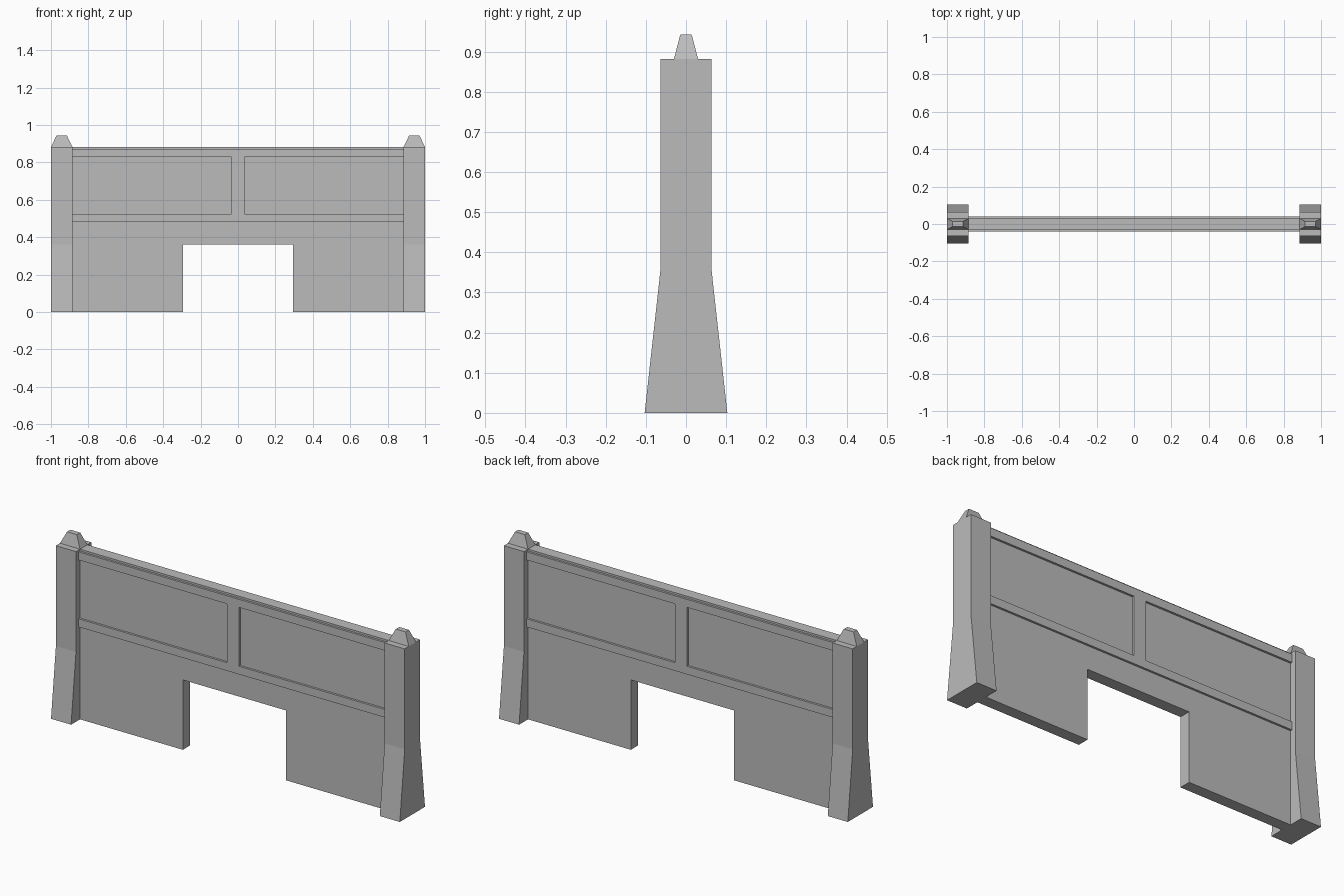
import bpy
import bmesh

if "Cube" in bpy.data.objects:
    bpy.data.objects.remove(bpy.data.objects["Cube"])

# darker stone grey shared by every part
stone = bpy.data.materials.new("stone_grey")
stone.diffuse_color = (0.5, 0.5, 0.5, 1)
stone.use_nodes = True
stone.node_tree.nodes["Principled BSDF"].inputs["Base Color"].default_value = stone.diffuse_color


def add_object(name, bm):
    bmesh.ops.recalc_face_normals(bm, faces=bm.faces)
    mesh = bpy.data.meshes.new(name)
    bm.to_mesh(mesh)
    bm.free()
    mesh.materials.append(stone)
    ob = bpy.data.objects.new(name, mesh)
    bpy.context.collection.objects.link(ob)
    return ob


def extrude_profile(name, points, lo, hi, axis):
    """Extrude a (horizontal, z) profile from lo to hi along 'x' or 'y'."""
    place = (lambda p: (lo, p[0], p[1])) if axis == 'x' else (lambda p: (p[0], lo, p[1]))
    bm = bmesh.new()
    face = bm.faces.new([bm.verts.new(place(p)) for p in points])
    out = bmesh.ops.extrude_face_region(bm, geom=[face])
    verts = [g for g in out['geom'] if isinstance(g, bmesh.types.BMVert)]
    step = (hi - lo, 0, 0) if axis == 'x' else (0, hi - lo, 0)
    bmesh.ops.translate(bm, verts=verts, vec=step)
    return add_object(name, bm)


def mirrored(points):
    """Complete a symmetric outline from its right half."""
    return points + [(-h, z) for h, z in reversed(points)]


def frustum(name, cx, z0, z1, base, top):
    bm = bmesh.new()
    bmesh.ops.create_cube(bm, size=2)
    for v in bm.verts:
        sx, sy = base if v.co.z < 0 else top
        v.co = (cx + v.co.x * sx, v.co.y * sy, z0 if v.co.z < 0 else z1)
    return add_object(name, bm)


INNER, TOP = 0.885, 0.882

# wall panel with the central opening
extrude_profile("wall_panel",
                mirrored([(0.295, 0.362), (0.295, 0), (INNER, 0), (INNER, TOP)]),
                -0.03, 0.03, 'y')

# raised rails and centre stile, proud on both faces
for name, half, z0, z1 in (("top_rail", INNER, 0.83, 0.872),
                           ("middle_rail", INNER, 0.483, 0.525),
                           ("centre_stile", 0.035, 0.525, 0.83)):
    extrude_profile(name, mirrored([(half, z0), (half, z1)]), -0.041, 0.041, 'y')

# end posts with flared feet and tapered caps
for side, s in (("left", -1), ("right", 1)):
    extrude_profile(side + "_post",
                    mirrored([(0.103, 0), (0.063, 0.362), (0.063, TOP)]),
                    s * INNER, s * 1.0, 'x')
    frustum(side + "_post_cap", s * 0.9425, TOP, 0.943,
            (0.0575, 0.03), (0.028, 0.014))
